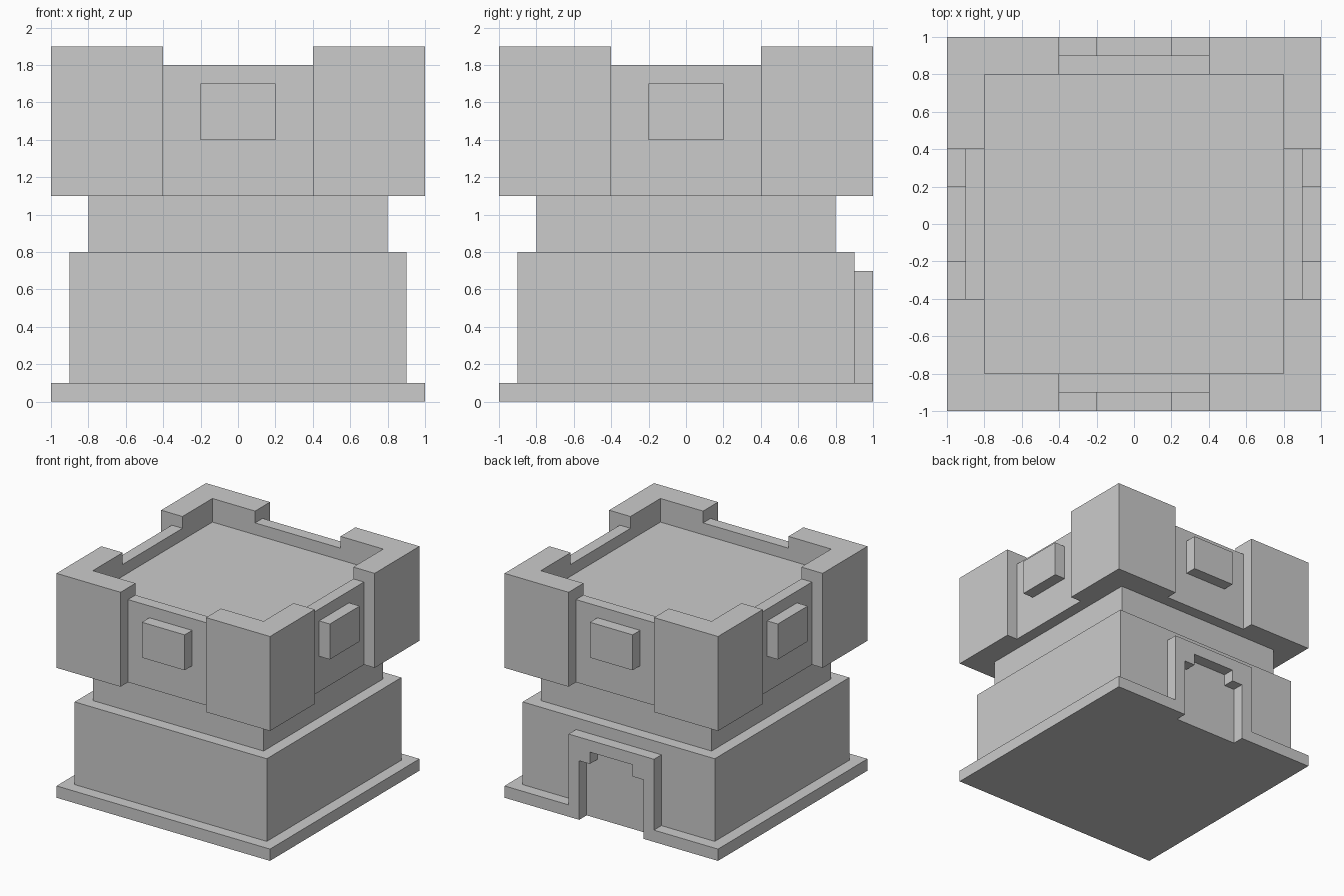
import bpy, bmesh
from math import radians
from mathutils import Matrix

if "Cube" in bpy.data.objects:
    bpy.data.objects.remove(bpy.data.objects["Cube"])


def prism(name, pts, lo, hi, axis='Z', turn=0):
    """Extrude a closed outline from lo to hi along Z (x,y points) or Y (x,z points)."""
    bm = bmesh.new()
    place = (lambda p: (p[0], p[1], lo)) if axis == 'Z' else (lambda p: (p[0], lo, p[1]))
    step = (0, 0, hi - lo) if axis == 'Z' else (0, hi - lo, 0)
    face = bm.faces.new([bm.verts.new(place(p)) for p in pts])
    ext = bmesh.ops.extrude_face_region(bm, geom=[face], use_keep_orig=True)
    top = [g for g in ext['geom'] if isinstance(g, bmesh.types.BMVert)]
    bmesh.ops.translate(bm, verts=top, vec=step)
    bmesh.ops.recalc_face_normals(bm, faces=bm.faces)
    bm.transform(Matrix.Rotation(radians(turn), 4, 'Z'))
    mesh = bpy.data.meshes.new(name)
    bm.to_mesh(mesh)
    bm.free()
    obj = bpy.data.objects.new(name, mesh)
    bpy.context.collection.objects.link(obj)
    return obj


def rect(x0, x1, y0, y1):
    return [(x0, y0), (x1, y0), (x1, y1), (x0, y1)]


# Base slab, notched at the back for the doorway
prism("base_slab", [(-1, -1), (1, -1), (1, 1), (0.3, 1), (0.3, 0.9),
                    (-0.3, 0.9), (-0.3, 1), (-1, 1)], 0, 0.1)

# Tower body, and the narrower core that carries the roof floor
prism("tower_body", rect(-0.9, 0.9, -0.9, 0.9), 0.1, 0.8)
prism("tower_core", rect(-0.8, 0.8, -0.8, 0.8), 0.8, 1.7)

# Stepped door surround on the back
half = [(0.3, 0.1), (0.4, 0.1), (0.4, 0.7)]
inner = [(-0.3, 0.1), (-0.3, 0.5), (-0.2, 0.5), (-0.2, 0.6),
         (0.2, 0.6), (0.2, 0.5), (0.3, 0.5)]
prism("door_surround", half + [(-0.4, 0.7), (-0.4, 0.1)] + inner, 0.9, 1.0, 'Y')

# Battlements: corner, low wall and raised block on each of four sides
corner = [(0.4, 0.8), (0.8, 0.8), (0.8, 0.4), (1, 0.4), (1, 1), (0.4, 1)]
for i in range(4):
    prism(f"corner_battlement_{i + 1}", corner, 1.1, 1.9, turn=90 * i)
    prism(f"parapet_wall_{i + 1}", rect(-0.4, 0.4, 0.8, 0.9), 1.1, 1.8, turn=90 * i)
    prism(f"wall_block_{i + 1}", rect(-0.2, 0.2, 0.9, 1.0), 1.4, 1.7, turn=90 * i)
